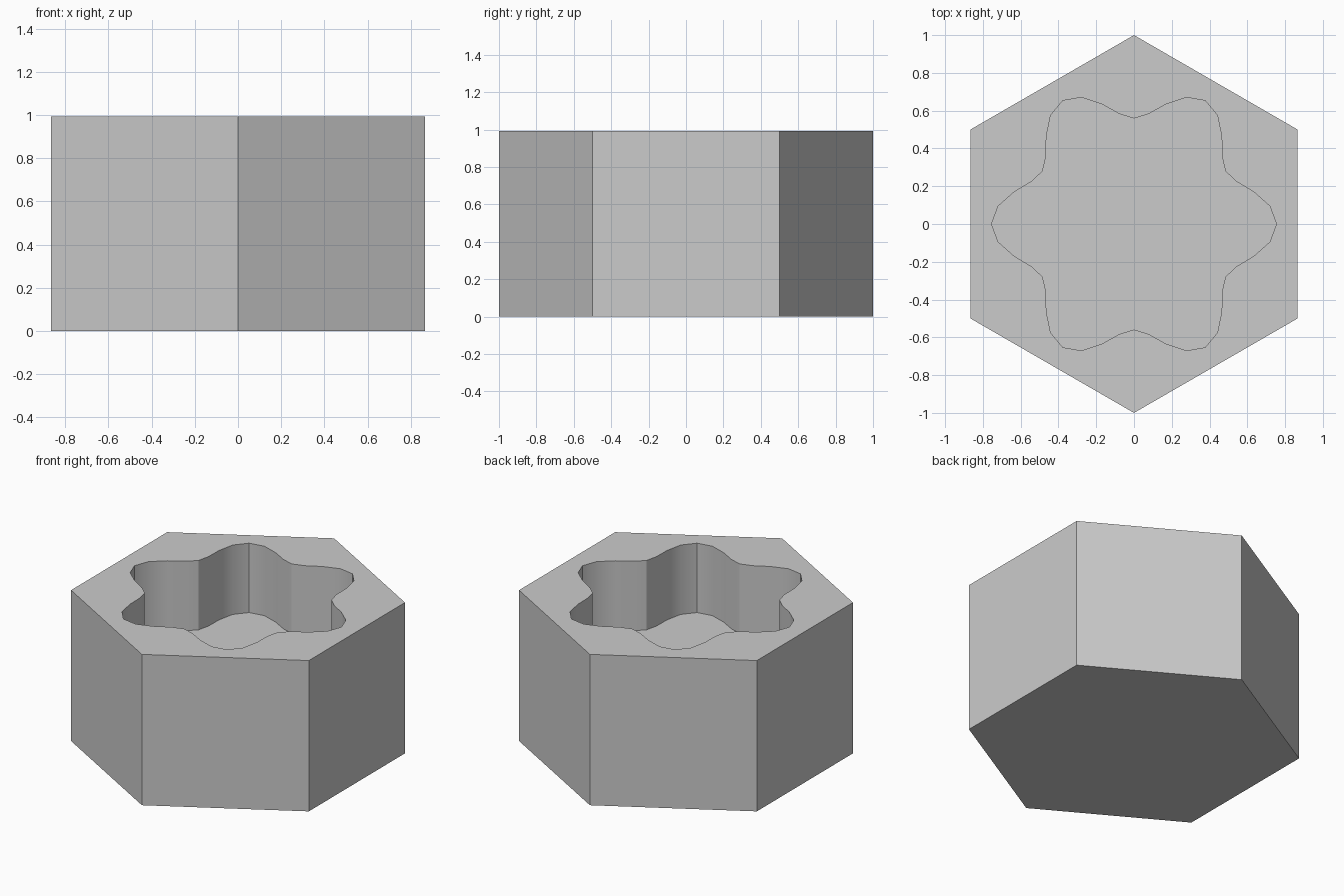
import bpy
import bmesh
from math import cos, sin, pi, radians

old = bpy.data.objects.get("Cube")
if old:
    bpy.data.objects.remove(old, do_unlink=True)

HEIGHT = 0.993
FLOOR = 0.536
STEPS = 8            # pocket points per lobe
COUNT = 6 * STEPS

bm = bmesh.new()


def ring(count, radius, z):
    """Ring of vertices starting at 30 degrees; radius is a function of angle."""
    angles = [pi / 6 + 2 * pi * i / count for i in range(count)]
    return [bm.verts.new((radius(a) * cos(a), radius(a) * sin(a), z)) for a in angles]


def walls(lower, upper):
    n = len(lower)
    for i in range(n):
        j = (i + 1) % n
        bm.faces.new((lower[i], lower[j], upper[j], upper[i]))


def hexagon(angle):
    return 1.0


def lobes(angle):
    return 0.6565 + 0.0975 * cos(6 * angle)


# Outer hexagonal body
base = ring(6, hexagon, 0)
top = ring(6, hexagon, HEIGHT)
walls(base, top)
bm.faces.new(base[::-1])

# Six-lobed blind pocket
pocket_floor = ring(COUNT, lobes, FLOOR)
pocket_rim = ring(COUNT, lobes, HEIGHT)
walls(pocket_rim, pocket_floor)
bm.faces.new(pocket_floor)

# Top face, one section per side of the hexagon
for i in range(6):
    rim = [pocket_rim[(i * STEPS + k) % COUNT] for k in range(STEPS + 1)]
    bm.faces.new([top[i], top[(i + 1) % 6]] + rim[::-1])

bmesh.ops.recalc_face_normals(bm, faces=bm.faces[:])
mesh = bpy.data.meshes.new("hex_socket_body")
bm.to_mesh(mesh)
bm.free()
body = bpy.data.objects.new("hex_socket_body", mesh)
bpy.context.collection.objects.link(body)

# Plain grey material
grey = bpy.data.materials.new("light_grey")
grey.use_nodes = True
colour = (0.6, 0.6, 0.6, 1)
grey.diffuse_color = colour
grey.node_tree.nodes["Principled BSDF"].inputs["Base Color"].default_value = colour
mesh.materials.append(grey)

# Smooth pocket walls with crisp corners
bpy.ops.object.select_all(action="DESELECT")
body.select_set(True)
bpy.context.view_layer.objects.active = body
bpy.ops.object.shade_smooth_by_angle(angle=radians(30))
